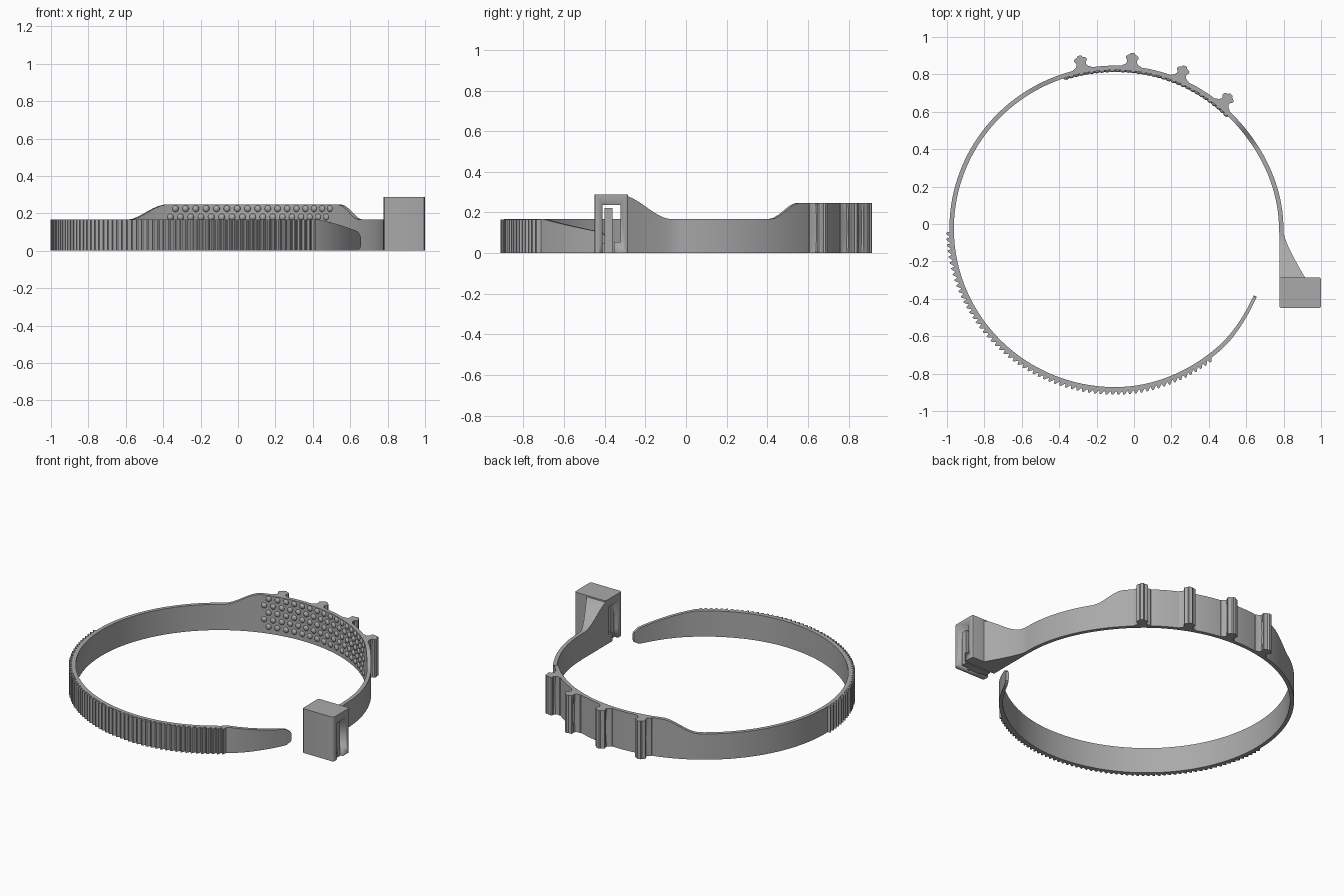
import bpy, bmesh, math
from mathutils import Vector, Matrix

if "Cube" in bpy.data.objects:
    bpy.data.objects.remove(bpy.data.objects["Cube"])

grey = bpy.data.materials.new("plain grey")
grey.use_nodes = True
grey.diffuse_color = (0.4, 0.4, 0.4, 1)
grey.node_tree.nodes["Principled BSDF"].inputs["Base Color"].default_value = (0.4, 0.4, 0.4, 1)

CX, CY = -0.1, -0.025
THICK, LOW, HIGH = 0.024, 0.167, 0.247


def add_object(name, bm, angle=30):
    bmesh.ops.recalc_face_normals(bm, faces=bm.faces)
    mesh = bpy.data.meshes.new(name)
    bm.to_mesh(mesh)
    bm.free()
    mesh.materials.append(grey)
    ob = bpy.data.objects.new(name, mesh)
    bpy.context.scene.collection.objects.link(ob)
    bpy.ops.object.select_all(action='DESELECT')
    bpy.context.view_layer.objects.active = ob
    ob.select_set(True)
    bpy.ops.object.shade_smooth_by_angle(angle=math.radians(angle))
    return ob


def smooth(a, b, x):
    t = min(1, max(0, (x - a) / (b - a)))
    return t * t * (3 - 2 * t)


def mix_keys(keys, x):
    for (a, u), (b, v) in zip(keys, keys[1:]):
        if x <= b:
            return u + (v - u) * smooth(a, b, x)
    return keys[-1][1]


def polar(deg, r, z=0):
    a = math.radians(deg)
    return Vector((CX + r * math.cos(a), CY + r * math.sin(a), z))


def inner_radius(deg):
    return mix_keys([(0, .875), (45, .852), (90, .848), (180, .863),
                     (270, .847), (310, .836), (335, .822)], deg)


def loft(bm, sections):
    rings = [[bm.verts.new(p) for p in s] for s in sections]
    n = len(rings[0])
    for r, s in zip(rings, rings[1:]):
        for i in range(n):
            j = (i + 1) % n
            bm.faces.new((r[i], r[j], s[j], s[i]))
    bm.faces.new(rings[0])
    bm.faces.new(rings[-1])


def box(bm, lo, hi):
    lo, hi = Vector(lo), Vector(hi)
    size = hi - lo
    m = Matrix.Translation((lo + hi) / 2) @ Matrix.Diagonal((*size, 1))
    return bmesh.ops.create_cube(bm, size=1, matrix=m)["verts"]


# Strap: flared neck beside the buckle, then round the ring to the tapered tail
def strap_section(p_in, p_out, z0, z1):
    return [Vector((p.x, p.y, z)) for p, z in
            ((p_in, z0), (p_out, z0), (p_out, z1), (p_in, z1))]


sections = []
for i in range(13):
    t = 1 - i / 12
    y = -0.05 - 0.245 * t
    flare = 0.8 + 0.12 * t ** 1.25
    top = LOW + (0.285 - LOW) * smooth(-0.07, -0.32, y)
    sections.append(strap_section(Vector((.777, y)), Vector((flare, y)), 0, top))
TAIL = 308
for i in range(169):
    d = min(2 * i, 334.3)
    r = inner_radius(d)
    top = LOW + (HIGH - LOW) * smooth(30, 42, d) * (1 - smooth(109, 124, d))
    if d > TAIL:
        top -= 0.07 * (d - TAIL) / (334 - TAIL)
    tip = max(0, (d - 331) / 3.3)
    round_off = 0.03 * (1 - math.sqrt(max(0, 1 - tip * tip)))
    thick = THICK - 0.006 * smooth(TAIL, 334, d)
    sections.append(strap_section(polar(d, r), polar(d, r + thick),
                                  round_off, top - round_off))
bm = bmesh.new()
loft(bm, sections)
add_object("strap", bm)

# Ratchet teeth on the outside of the strap
bm = bmesh.new()
COUNT, START, END = 62, 181, 307
step = (END - START) / COUNT
for i in range(COUNT):
    d = START + i * step
    r = inner_radius(d) + THICK
    tri = [(d, r - .004), (d + .15 * step, r + .017),
           (d + .4 * step, r + .017), (d + step, r - .004)]
    loft(bm, [[polar(a, q, z) for a, q in tri] for z in (0.001, LOW - 0.001)])
add_object("ratchet_teeth", bm, 20)

# Upright ribs with a waisted neck, pinched at mid height
bm = bmesh.new()
for d in (101.7, 84.3, 66.8, 49.2):
    base = inner_radius(d) + THICK
    a = math.radians(d)
    out, side = Vector((math.cos(a), math.sin(a), 0)), Vector((-math.sin(a), math.cos(a), 0))
    rings = []
    for k in range(13):
        z = HIGH * k / 12
        neck = 0.026 - 0.008 * math.sin(math.pi * k / 12)
        half = [(.054, -.008), (.05, .002), (.034, .01), (neck, .022), (neck, .032),
                (.034, .042), (.034, .052), (.024, .06), (.015, .063), (.01, .072)]
        outline = half + [(-w, h) for w, h in reversed(half)]
        rings.append([polar(d, base, z) + side * w + out * h for w, h in outline])
    loft(bm, rings)
add_object("outer_ribs", bm)

# Staggered grip dots on the inside of the raised part
bm = bmesh.new()
for row in range(5):
    for col in range(17):
        d = 46 + 3.75 * (col + 0.5 * (row % 2))
        m = (Matrix.Translation(polar(d, inner_radius(d), 0.225 - 0.045 * row))
             @ Matrix.Rotation(math.radians(d), 4, 'Z') @ Matrix.Diagonal((.012, .018, .018, 1)))
        bmesh.ops.create_uvsphere(bm, u_segments=10, v_segments=6, radius=1, matrix=m)
add_object("grip_dots", bm, 60)

# Buckle block with a stepped slot cut right through
bm = bmesh.new()
box(bm, (.777, -.45, 0), (1, -.285, .287))
upright = [e for e in bm.edges if abs(e.verts[0].co.z - e.verts[1].co.z) > .1]
bmesh.ops.bevel(bm, geom=upright, offset=.012, segments=3, affect='EDGES', profile=.5)
buckle = add_object("buckle", bm)

cuts = (("slot_cutter", (.7, -.412, .055), (1.1, -.322, .237)),
        ("lower_slot_cutter", (.7, -.412, -.1), (1.1, -.355, .06)))
for name, lo, hi in cuts:
    bm = bmesh.new()
    box(bm, lo, hi)
    cutter = add_object(name, bm)
    mod = buckle.modifiers.new(name, 'BOOLEAN')
    mod.operation, mod.solver, mod.object = 'DIFFERENCE', 'EXACT', cutter
    bpy.context.view_layer.objects.active = buckle
    bpy.ops.object.modifier_apply(modifier=name)
    bpy.data.objects.remove(cutter)

# Locking tongue standing in the slot
bm = bmesh.new()
box(bm, (.8, -.402, 0), (.985, -.362, .222))
box(bm, (.84, -.42, .0), (.93, -.39, .05))
add_object("locking_tongue", bm)
